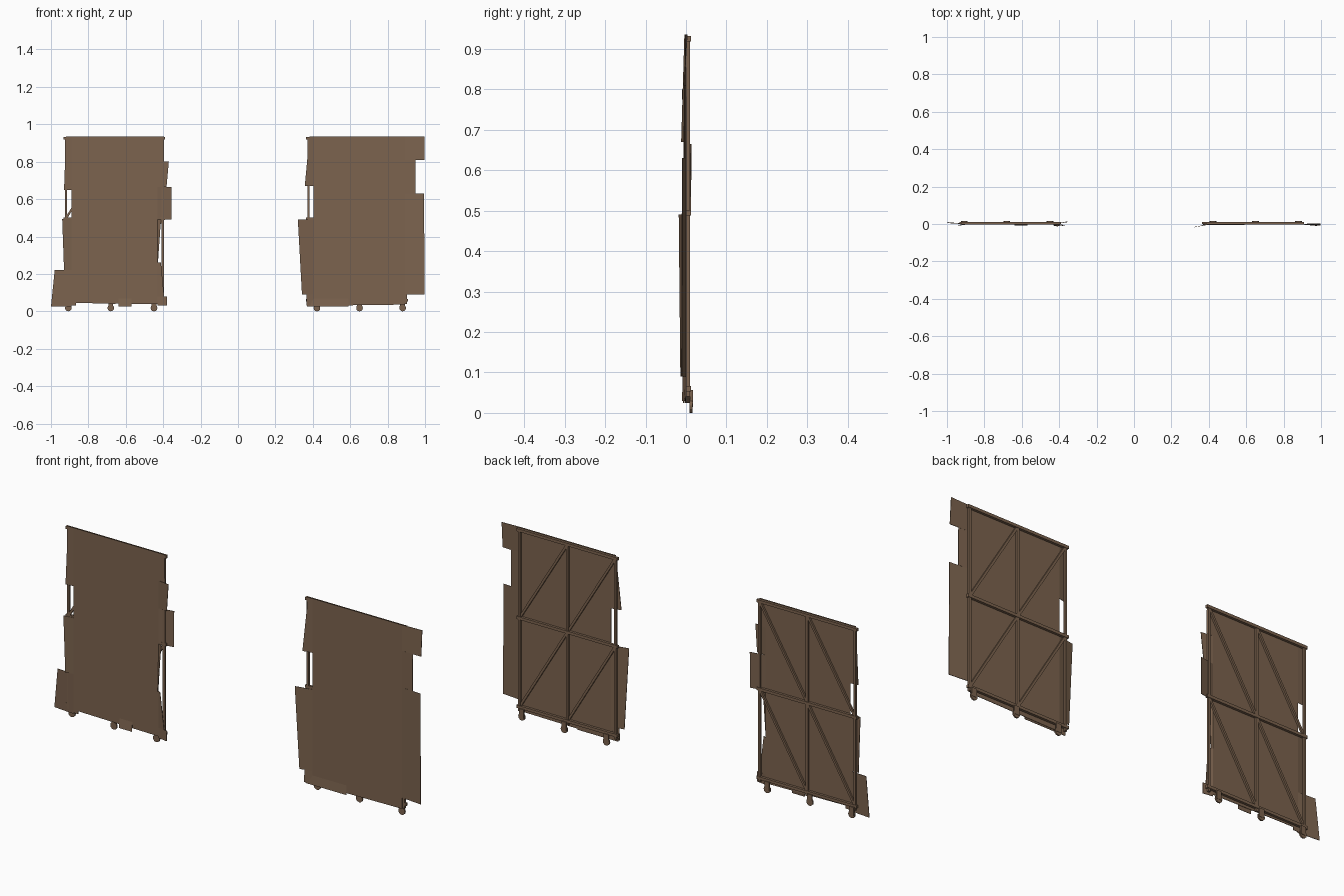
import bpy, bmesh, math
from mathutils import Vector, Matrix

if "Cube" in bpy.data.objects:
    bpy.data.objects.remove(bpy.data.objects["Cube"])

brown = bpy.data.materials.new("weathered brown")
brown.diffuse_color = (0.2, 0.125, 0.077, 1)
brown.use_nodes = True
brown.node_tree.nodes["Principled BSDF"].inputs["Base Color"].default_value = brown.diffuse_color


def finish(name, bm):
    bmesh.ops.recalc_face_normals(bm, faces=bm.faces)
    me = bpy.data.meshes.new(name)
    bm.to_mesh(me)
    bm.free()
    me.materials.append(brown)
    ob = bpy.data.objects.new(name, me)
    bpy.context.collection.objects.link(ob)
    return ob


def bar(bm, a, b, width, y0, y1):
    """Box bar between two (x, z) points on the panel plane."""
    a, b = Vector((a[0], 0, a[1])), Vector((b[0], 0, b[1]))
    d = b - a
    m = (Matrix.Translation((a + b) / 2 + Vector((0, (y0 + y1) / 2, 0)))
         @ Matrix.Rotation(-math.atan2(d.z, d.x), 4, 'Y')
         @ Matrix.Diagonal((d.length, y1 - y0, width, 1)))
    bmesh.ops.create_cube(bm, size=1, matrix=m)


def quad(bm, pts, t=0.002):
    """Thin sheet through (x, y, z) corners."""
    f = [bm.verts.new((x, y - t, z)) for x, y, z in pts]
    r = [bm.verts.new(p) for p in pts]
    bm.faces.new(f)
    bm.faces.new(r[::-1])
    n = len(pts)
    for i in range(n):
        bm.faces.new((f[i], r[i], r[(i + 1) % n], f[(i + 1) % n]))


def sheet(name, xl, xr, zb_l, zb_r, left, right, bottom):
    """Cladding: a main plate, bent side flaps and bottom tabs."""
    bm = bmesh.new()
    y = 0.0
    quad(bm, [(xl, y, zb_l), (xr, y, zb_r), (xr, y, .936), (xl, y, .936)])
    for inner, flaps in ((xl, left), (xr, right)):
        for ztop, xtop, zbot, xbot, yt, yb in flaps:
            quad(bm, [(inner, y, zbot), (xbot, yb, zbot),
                      (xtop, yt, ztop), (inner, y, ztop)])
    for x0, x1, z, yy in bottom:
        quad(bm, [(x0, yy, z), (x1, yy, z), (x1, y, .07), (x0, y, .07)])
    finish(name, bm)


def frame(side, x0, x1, slope):
    """Back frame: posts, rails and one diagonal per quadrant."""
    xs, zs = (x0, (x0 + x1) / 2, x1), (.06, .495, .925)
    bm = bmesh.new()
    for x in xs:
        bar(bm, (x, .04), (x, .93), .012, 0, .010)
    for z in zs:
        bar(bm, (x0 - .013, z), (x1 + .013, z), .014, 0, .012)
    for i in range(2):
        for j in range(2):
            a, b = (zs[j], zs[j + 1]) if slope > 0 else (zs[j + 1], zs[j])
            bar(bm, (xs[i], a), (xs[i + 1], b), .011, 0, .009)
    finish(side + "_frame", bm)


def casters(side, positions):
    """Roller disc plus its bracket, three per panel."""
    bm = bmesh.new()
    for x in positions:
        bmesh.ops.create_cone(
            bm, cap_ends=True, segments=12, radius1=.018, radius2=.018, depth=.007,
            matrix=Matrix.Translation((x, .012, .018)) @ Matrix.Rotation(math.pi / 2, 4, 'X'))
        bar(bm, (x, .015), (x, .056), .026, .010, .017)
    finish(side + "_casters", bm)


# left panel
sheet("left_cladding", -.89, -.43, .045, .038,
      [(.936, -.92, .65, -.93, 0, -.004),
       (.495, -.94, .22, -.93, -.006, -.006),
       (.22, -.98, .025, -1.0, .006, .010)],
      [(.936, -.397, .80, -.395, 0, 0),
       (.80, -.37, .665, -.382, -.008, -.004),
       (.665, -.355, .49, -.355, .014, .012),
       (.49, -.412, .26, -.428, -.004, -.010),
       (.26, -.412, .08, -.395, -.012, -.006),
       (.08, -.38, .03, -.38, -.006, -.008)],
      [(-.89, -.865, .03, 0), (-.64, -.57, .025, -.006)])
frame("left", -.92, -.402, 1)
casters("left", (-.907, -.68, -.449))

# right panel
sheet("right_cladding", .405, .89, .03, .036,
      [(.936, .382, .67, .357, -.002, -.010),
       (.49, .32, .09, .342, -.016, -.012),
       (.09, .365, .03, .365, -.006, -.008)],
      [(.936, .996, .81, .996, .004, -.004),
       (.81, .95, .63, .95, -.003, -.004),
       (.63, .995, .09, .997, -.008, -.010)],
      [(.37, .59, .025, -.004)])
frame("right", .377, .897, -1)
casters("right", (.422, .65, .88))
